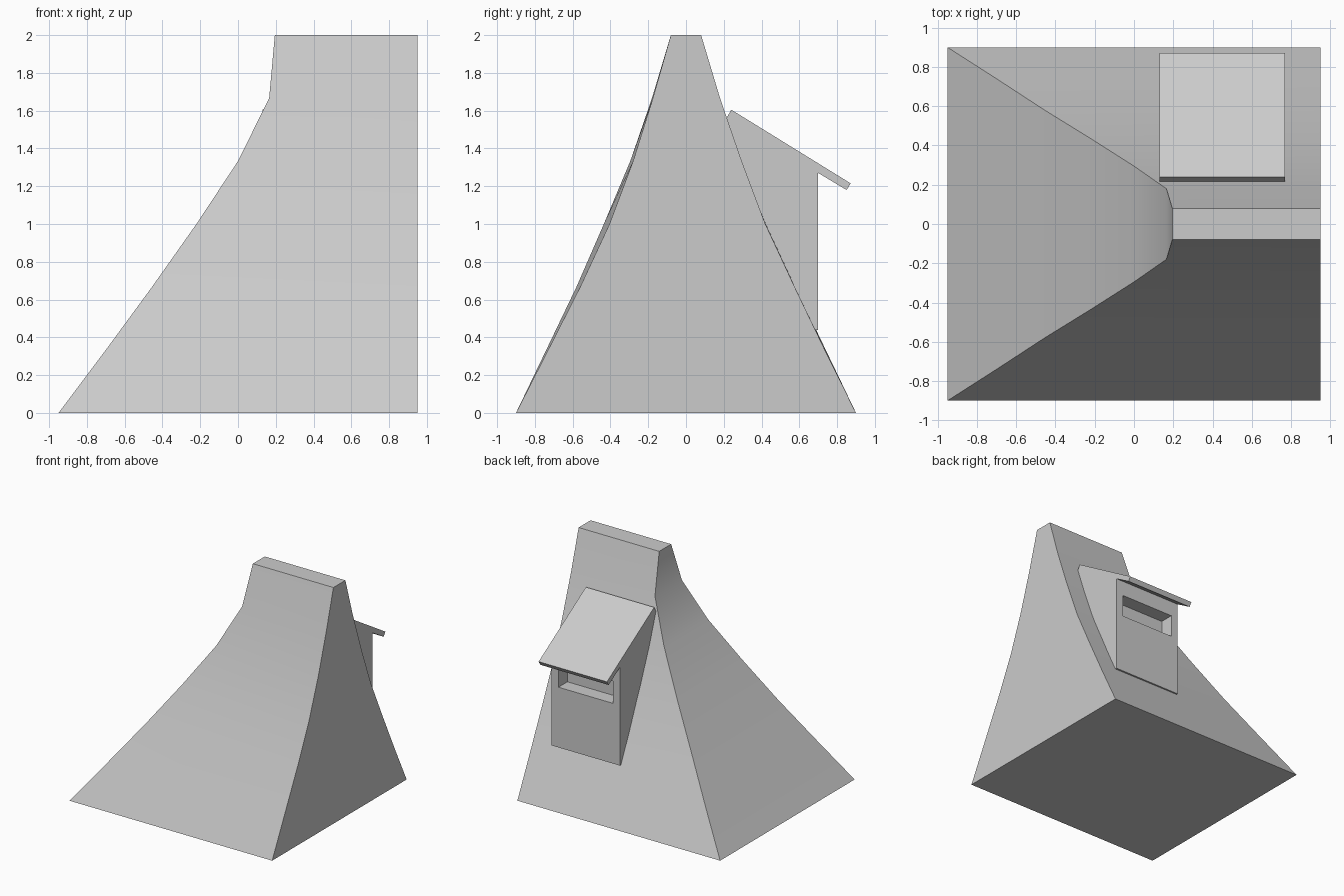
import bpy, bmesh

if "Cube" in bpy.data.objects:
    bpy.data.objects.remove(bpy.data.objects["Cube"])


def make_object(name, verts, faces):
    mesh = bpy.data.meshes.new(name)
    bm = bmesh.new()
    vs = [bm.verts.new(v) for v in verts]
    for f in faces:
        bm.faces.new([vs[i] for i in f])
    bmesh.ops.recalc_face_normals(bm, faces=bm.faces)
    bm.to_mesh(mesh)
    bm.free()
    ob = bpy.data.objects.new(name, mesh)
    bpy.context.collection.objects.link(ob)
    return ob


def prism(name, profile, x0, x1):
    """Extrude a (y, z) profile along x."""
    n = len(profile)
    verts = [(x, y, z) for x in (x0, x1) for y, z in profile]
    faces = [list(range(n)), list(range(n, 2 * n))]
    faces += [(i, (i + 1) % n, n + (i + 1) % n, n + i) for i in range(n)]
    return make_object(name, verts, faces)


# Main roof: curved hip on the left, flat gable on the right
# rows: z, hip x, hip half width, gable front half width, gable back half width
levels = [
    (0.0, -0.95, 0.90, 0.90, 0.90),
    (0.333, -0.70, 0.74, 0.73, 0.735),
    (0.667, -0.455, 0.58, 0.56, 0.575),
    (1.0, -0.22, 0.435, 0.405, 0.42),
    (1.333, 0.0, 0.295, 0.28, 0.295),
    (1.667, 0.165, 0.18, 0.175, 0.18),
    (2.0, 0.195, 0.08, 0.08, 0.08),
]
verts = []
for z, hx, hy, gf, gb in levels:
    verts += [(hx, -hy, z), (0.95, -gf, z), (0.95, gb, z), (hx, hy, z)]
n = len(levels)
faces = [(0, 1, 2, 3), tuple(4 * (n - 1) + i for i in range(4))]
for r in range(n - 1):
    for c in range(4):
        d = (c + 1) % 4
        faces.append((4 * r + c, 4 * r + d, 4 * r + 4 + d, 4 * r + 4 + c))
roof = make_object("main_roof", verts, faces)
bpy.context.view_layer.objects.active = roof
roof.select_set(True)
bpy.ops.object.shade_smooth_by_angle(angle=0.55)
roof.select_set(False)

# Dormer body, its inner edge following just inside the roof slope
body = prism("dormer_body", [
    (0.70, 0.44), (0.70, 1.272), (0.215, 1.562), (0.20, 1.56),
    (0.28, 1.333), (0.40, 1.0), (0.56, 0.667), (0.66, 0.44)], 0.13, 0.77)

# Recessed window opening
cutter = prism("window_cutter", [
    (0.58, 0.95), (0.80, 0.95), (0.80, 1.14), (0.58, 1.14)], 0.195, 0.705)
cutter.hide_render = True
cutter.hide_viewport = True
cutter.display_type = 'WIRE'
cut = body.modifiers.new("window", 'BOOLEAN')
cut.operation = 'DIFFERENCE'
cut.solver = 'EXACT'
cut.object = cutter

# Sloping dormer roof slab
prism("dormer_roof", [
    (0.24, 1.605), (0.872, 1.215), (0.85, 1.18), (0.215, 1.562)], 0.13, 0.77)
